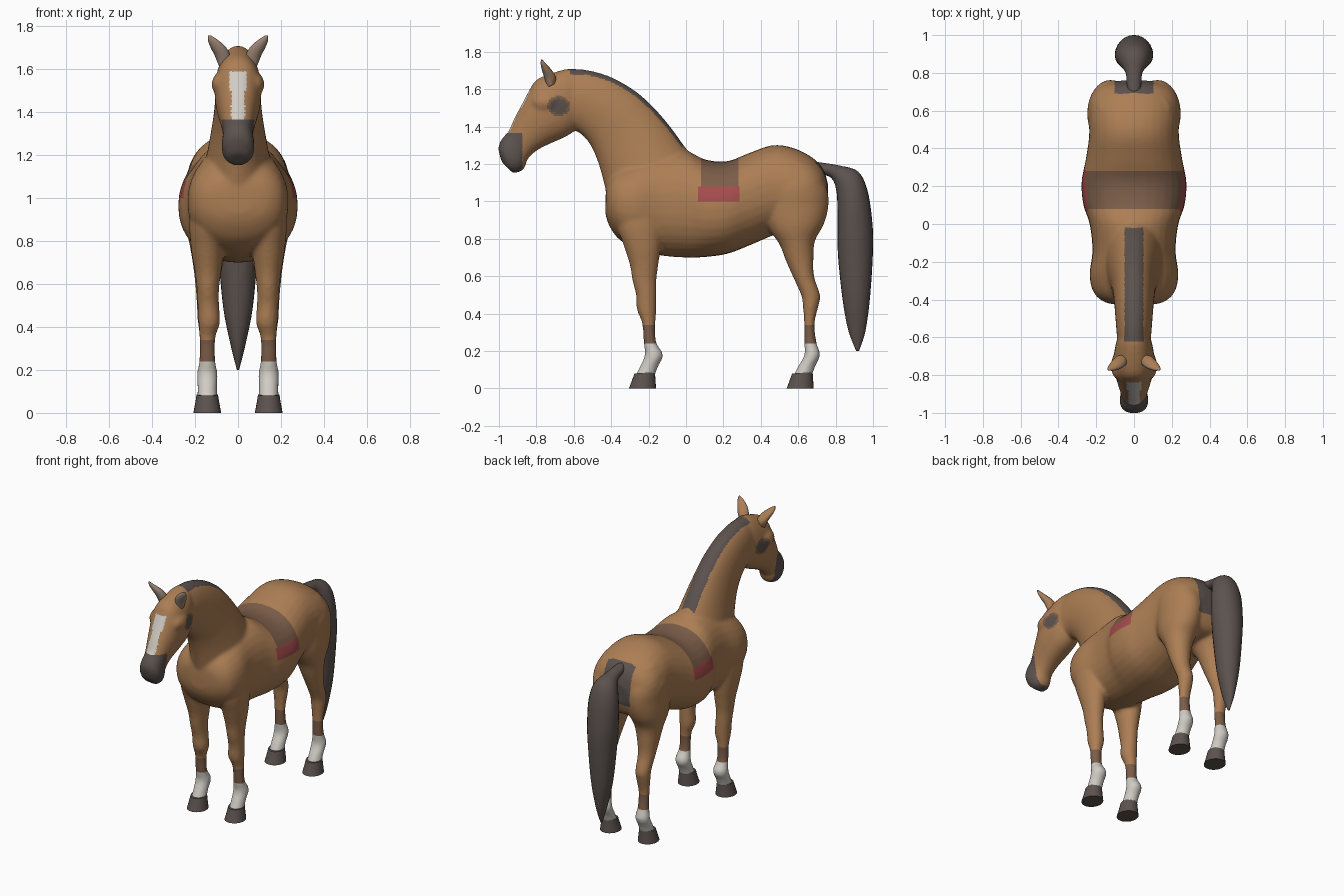
import bpy, bmesh, math
from mathutils import Vector


def material(name, r, g, b):
    lin = [((c / 255 + 0.055) / 1.055) ** 2.4 for c in (r, g, b)]
    m = bpy.data.materials.new(name)
    m.diffuse_color = (*lin, 1)
    return m


COAT, DARK, WHITE, BROWN, RED, TAUPE = range(6)
MATS = [material("coat", 172, 126, 84), material("charcoal", 92, 82, 78),
        material("white_marking", 208, 204, 196), material("dark_brown", 124, 93, 73),
        material("saddle_red", 166, 76, 76), material("ear_taupe", 160, 138, 122)]


def spline(p0, p1, p2, p3, t):
    """Catmull-Rom blend of four rings."""
    return [0.5 * (2 * b + (c - a) * t + (2 * a - 5 * b + 4 * c - d) * t * t
                   + (3 * b - a - 3 * c + d) * t ** 3)
            for a, b, c, d in zip(p0, p1, p2, p3)]


def loft(bm, rings, side=1, sides=32, steps=5, power=2.0):
    """Skin through rings of (y1, z1, y2, z2, half width, x)."""
    n = len(rings)
    path = []
    for i in range(n - 1):
        quad = [rings[max(0, min(n - 1, i + k))] for k in (-1, 0, 1, 2)]
        path += [spline(*quad, s / steps) for s in range(steps)]
    path.append(rings[-1])
    loops = []
    for y1, z1, y2, z2, w, x in path:
        loop = []
        for k in range(sides):
            a = 2 * math.pi * k / sides
            c, s = (math.copysign(abs(f) ** (2 / power), f)
                    for f in (math.cos(a), math.sin(a)))
            loop.append(bm.verts.new((side * (x + s * w),
                                      (y1 + y2) / 2 + c * (y1 - y2) / 2,
                                      (z1 + z2) / 2 + c * (z1 - z2) / 2)))
        loops.append(loop)
    for a, b in zip(loops, loops[1:]):
        for k in range(sides):
            j = (k + 1) % sides
            bm.faces.new((a[k], a[j], b[j], b[k]))
    bm.faces.new(loops[0])
    bm.faces.new(loops[-1])


def finish(bm, name, mat=0):
    """Turn a bmesh into a smooth shaded object."""
    bmesh.ops.recalc_face_normals(bm, faces=bm.faces)
    me = bpy.data.meshes.new(name)
    bm.to_mesh(me)
    bm.free()
    for m in MATS:
        me.materials.append(m)
    for p in me.polygons:
        p.use_smooth = True
        p.material_index = mat
    ob = bpy.data.objects.new(name, me)
    bpy.context.collection.objects.link(ob)
    return ob


def centred(rows):
    return [(*r, 0) for r in rows]


# Torso, neck and head: top point, bottom point, half width
TORSO = centred([
    (-.43, 1.02, -.43, .93, .06), (-.42, 1.10, -.41, .87, .15),
    (-.37, 1.17, -.36, .80, .212), (-.27, 1.22, -.27, .745, .235),
    (-.14, 1.26, -.14, .712, .22), (0, 1.27, 0, .70, .235),
    (.1, 1.225, .1, .703, .268), (.22, 1.215, .22, .72, .278),
    (.34, 1.26, .34, .765, .256), (.46, 1.30, .47, .82, .238),
    (.56, 1.29, .56, .84, .24), (.66, 1.245, .66, .85, .235),
    (.73, 1.18, .72, .88, .19), (.76, 1.09, .755, .96, .09)])
NECK = centred([
    (.06, 1.22, -.40, .92, .17), (0, 1.285, -.43, 1.06, .15),
    (-.08, 1.395, -.455, 1.16, .13), (-.17, 1.50, -.48, 1.235, .115),
    (-.27, 1.59, -.51, 1.30, .107), (-.40, 1.665, -.55, 1.35, .1),
    (-.53, 1.703, -.60, 1.378, .093), (-.63, 1.71, -.68, 1.36, .085)])
HEAD = centred([
    (-.56, 1.69, -.57, 1.42, .05), (-.62, 1.71, -.60, 1.375, .088),
    (-.72, 1.685, -.645, 1.345, .105), (-.80, 1.65, -.69, 1.325, .108),
    (-.835, 1.60, -.735, 1.305, .103), (-.875, 1.525, -.785, 1.28, .09),
    (-.915, 1.45, -.825, 1.25, .077), (-.95, 1.375, -.85, 1.22, .07),
    (-.988, 1.33, -.86, 1.185, .075), (-1.003, 1.28, -.885, 1.16, .074),
    (-.985, 1.21, -.925, 1.152, .05)])
# Legs: front point, back point, half width, x
FRONT_LEG = [
    (-.35, 1.0, -.12, 1.0, .065, .15), (-.37, .88, -.12, .88, .082, .145),
    (-.335, .77, -.135, .75, .075, .143), (-.30, .66, -.148, .66, .062, .14),
    (-.287, .58, -.158, .58, .052, .14), (-.267, .5, -.158, .5, .05, .138),
    (-.262, .42, -.158, .42, .05, .134), (-.235, .35, -.164, .35, .037, .142),
    (-.227, .25, -.16, .25, .037, .143), (-.22, .18, -.122, .18, .048, .143),
    (-.248, .115, -.148, .12, .045, .143), (-.275, .06, -.17, .06, .047, .143)]
HIND_LEG = [
    (.50, 1.22, .68, 1.2, .07, .12), (.42, 1.1, .75, 1.08, .118, .125),
    (.41, .97, .762, .98, .12, .125), (.44, .86, .738, .88, .113, .13),
    (.50, .77, .69, .79, .09, .135), (.535, .68, .682, .70, .07, .14),
    (.575, .59, .685, .60, .056, .143), (.615, .5, .717, .5, .049, .143),
    (.625, .44, .708, .44, .046, .143), (.631, .35, .688, .35, .037, .143),
    (.631, .25, .697, .25, .037, .143), (.633, .18, .717, .18, .048, .143),
    (.597, .115, .692, .12, .045, .143), (.57, .06, .67, .06, .047, .143)]

bm = bmesh.new()
loft(bm, TORSO, power=2.2)
loft(bm, NECK)
loft(bm, HEAD, power=2.2)
for s in (1, -1):
    loft(bm, FRONT_LEG, s)
    loft(bm, HIND_LEG, s)
    # Brow bulge over each eye
    brow = bmesh.ops.create_uvsphere(bm, u_segments=24, v_segments=12, radius=1)["verts"]
    for v in brow:
        v.co = Vector((s * .08 + v.co.x * .043, -.75 + v.co.y * .075, 1.53 + v.co.z * .055))
body = finish(bm, "body")

# Fuse the overlapping forms into one skin
remesh = body.modifiers.new("fuse", "REMESH")
remesh.mode = "VOXEL"
remesh.voxel_size = 0.011
soften = body.modifiers.new("soften", "SMOOTH")
soften.factor = 0.5
soften.iterations = 6
bpy.context.view_layer.update()
skin = bpy.data.meshes.new_from_object(
    body.evaluated_get(bpy.context.evaluated_depsgraph_get()))
body.modifiers.clear()


def coat_colour(p, n):
    x, y, z = abs(p.x), p.y, p.z
    if z < .34:                                              # socks and shins
        return DARK if z < .08 else WHITE if z < .24 else BROWN
    if .065 < y < .285 and 1.0 < z < 1.08 and x > .1:        # saddle flap
        return RED
    if .08 < y < .28 and z >= 1.08:                          # saddle
        return BROWN
    if y > .69 and x < .1 and z > .95:                       # tail dock
        return DARK
    if -.62 < y < -.02 and x < .05 and z > 1.25 and n.z > .1:  # mane
        return DARK
    if y < -.875 and z < 1.365:                              # muzzle
        return DARK
    if y < -.8 and 1.365 < z < 1.59 and n.y < -.3 and x < (.04 if z > 1.5 else .032):
        return WHITE                                         # blaze
    eye = math.hypot((y + .68) / .06, (z - 1.51) / .055)
    if x > .04 and eye < 1:                                  # eye and its rim
        return DARK if eye < .75 else BROWN
    return COAT


# Cut clean borders, then colour the skin by region
bm = bmesh.new()
bm.from_mesh(skin)
for axis, cuts in ((1, (.065, .08, .28, .285)), (2, (.24, .34, 1.0, 1.08, 1.365))):
    for c in cuts:
        point, normal = Vector(), Vector()
        point[axis], normal[axis] = c, 1
        bmesh.ops.bisect_plane(bm, geom=bm.verts[:] + bm.edges[:] + bm.faces[:],
                               dist=1e-4, plane_co=point, plane_no=normal)
bm.normal_update()
for f in bm.faces:
    f.smooth = True
    f.material_index = coat_colour(f.calc_center_median(), f.normal)
bm.to_mesh(body.data)
bm.free()
bpy.data.meshes.remove(skin)

# Hooves
for label, shift in (("front", 0), ("hind", .843)):
    for side_name, s in (("left", 1), ("right", -1)):
        bm = bmesh.new()
        loft(bm, [(-.276 + shift, .08, -.166 + shift, .088, .05, .143),
                  (-.29 + shift, .04, -.163 + shift, .042, .057, .143),
                  (-.305 + shift, 0, -.16 + shift, 0, .065, .143)], s, 24, 2)
        hoof = finish(bm, f"{label}_hoof_{side_name}", DARK)
        bpy.context.view_layer.objects.active = hoof
        hoof.select_set(True)
        bpy.ops.object.shade_smooth_by_angle()
        hoof.select_set(False)

# Ears, taupe on the open front side
for side_name, s in (("left", 1), ("right", -1)):
    bm = bmesh.new()
    loft(bm, [(-.74, 1.61, -.70, 1.63, .026, .065), (-.757, 1.66, -.695, 1.665, .036, .072),
              (-.77, 1.70, -.72, 1.705, .036, .092), (-.777, 1.735, -.748, 1.735, .024, .116),
              (-.775, 1.758, -.768, 1.758, .006, .133)], s, 20, 5)
    ear = finish(bm, f"ear_{side_name}")
    for p in ear.data.polygons:
        p.material_index = TAUPE if p.normal.y < .15 else COAT

# Tail
bm = bmesh.new()
loft(bm, centred([
    (.67, 1.215, .70, 1.13, .03), (.73, 1.207, .745, 1.14, .038),
    (.82, 1.192, .785, 1.115, .045), (.92, 1.16, .805, 1.05, .08),
    (.97, 1.06, .81, .95, .1), (.995, .9, .81, .8, .1),
    (1.0, .75, .815, .68, .09), (.985, .5, .838, .47, .068),
    (.96, .31, .868, .31, .033), (.925, .2, .91, .2, .005)]), 1, 24, 5)
finish(bm, "tail", DARK)
